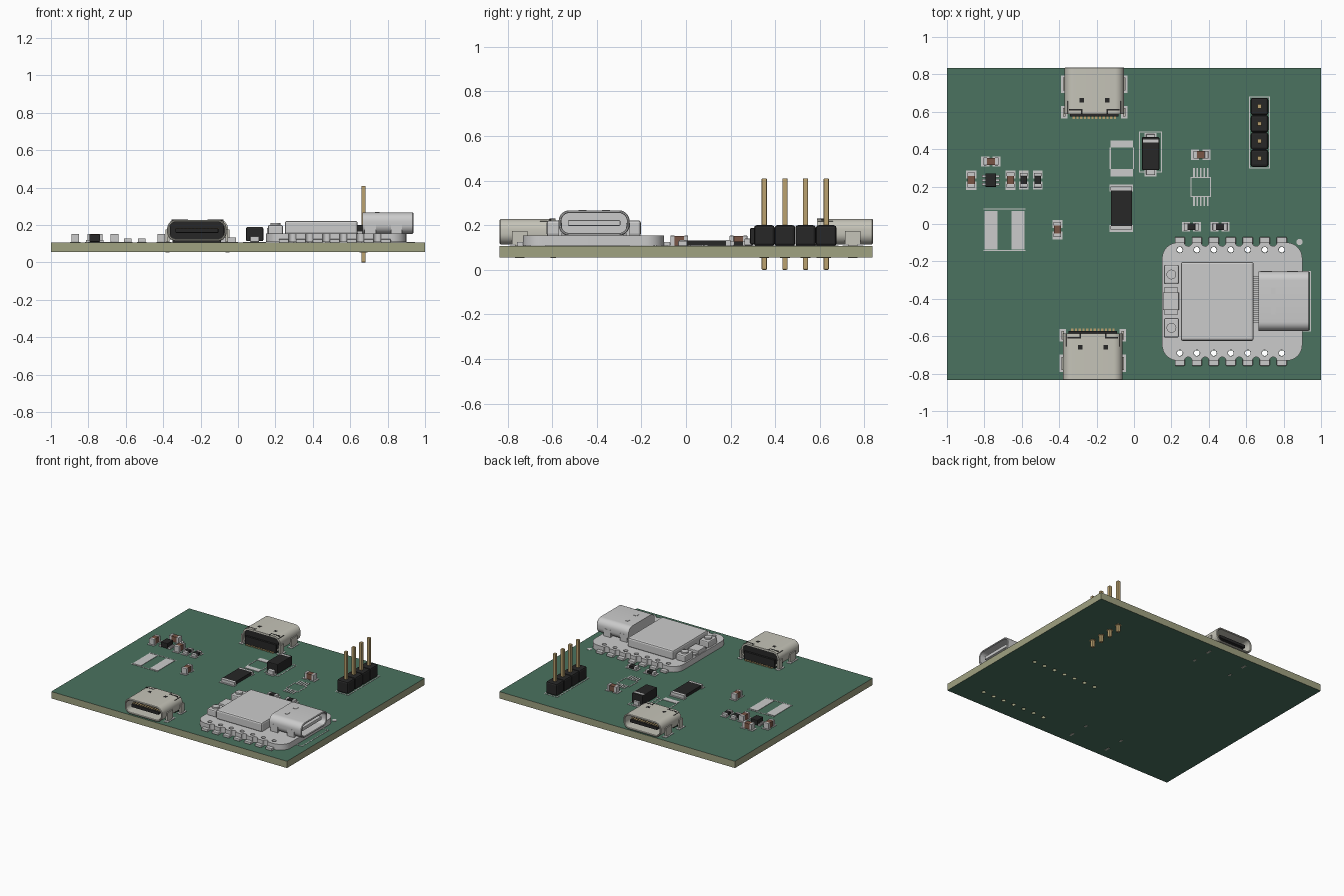
import bpy, bmesh, math
from mathutils import Matrix, Vector

if "Cube" in bpy.data.objects:
    bpy.data.objects.remove(bpy.data.objects["Cube"])


def material(name, r, g, b):
    m = bpy.data.materials.new(name)
    m.diffuse_color = (r, g, b, 1)
    m.use_nodes = True
    m.node_tree.nodes["Principled BSDF"].inputs["Base Color"].default_value = m.diffuse_color
    return m


GREEN = material("solder_mask", .07, .17, .115)
TAN = material("board_core", .35, .36, .22)
BLACK = material("black_plastic", .02, .02, .02)
GOLD = material("gold", .5, .36, .16)
STEEL = material("steel", .56, .55, .48)
BROWN = material("ceramic", .19, .09, .06)
I = Matrix()
TOP = .107          # board upper surface
PAD = TOP + .003    # top of copper pads and printed lines


def finish(bm, name, mat=None, M=I, bevel=0, smooth=False):
    bmesh.ops.transform(bm, matrix=M, verts=bm.verts)
    bmesh.ops.recalc_face_normals(bm, faces=bm.faces)
    me = bpy.data.meshes.new(name)
    bm.to_mesh(me)
    bm.free()
    ob = bpy.data.objects.new(name, me)
    bpy.context.collection.objects.link(ob)
    if mat:
        me.materials.append(mat)
    if bevel:
        b = ob.modifiers.new("bevel", 'BEVEL')
        b.width, b.segments = bevel, 2
    if smooth:
        bpy.ops.object.select_all(action='DESELECT')
        ob.select_set(True)
        bpy.context.view_layer.objects.active = ob
        bpy.ops.object.shade_smooth_by_angle(angle=math.radians(35))
    return ob


def boxes(name, items, mat=None, M=I, bevel=0):
    """Each item is x0, x1, y0, y1, z0, z1."""
    bm = bmesh.new()
    for x0, x1, y0, y1, z0, z1 in items:
        T = Matrix.Translation(((x0 + x1) / 2, (y0 + y1) / 2, (z0 + z1) / 2))
        bmesh.ops.create_cube(bm, size=1, matrix=T @ Matrix.Diagonal((x1 - x0, y1 - y0, z1 - z0, 1)))
    return finish(bm, name, mat, M, bevel)


def cylinders(name, items, z0, z1, mat=None):
    bm = bmesh.new()
    for x, y, r in items:
        bmesh.ops.create_cone(bm, cap_ends=True, segments=20, radius1=r, radius2=r, depth=z1 - z0,
                              matrix=Matrix.Translation((x, y, (z0 + z1) / 2)))
    return finish(bm, name, mat)


def rrect(w, h, r, n=8):
    pts = []
    for k, (sx, sy) in enumerate(((1, 1), (-1, 1), (-1, -1), (1, -1))):
        for i in range(n + 1):
            a = math.pi / 2 * (k + i / n)
            pts.append((sx * (w / 2 - r) + r * math.cos(a), sy * (h / 2 - r) + r * math.sin(a)))
    return pts


def loft(name, rings, mat=None, M=I, closed=False):
    bm = bmesh.new()
    vs = [[bm.verts.new(p) for p in ring] for ring in rings]
    pairs = list(zip(vs, vs[1:])) + ([(vs[-1], vs[0])] if closed else [])
    for a, b in pairs:
        for i in range(len(a)):
            j = (i + 1) % len(a)
            bm.faces.new((a[i], a[j], b[j], b[i]))
    if not closed:
        bm.faces.new(vs[0])
        bm.faces.new(vs[-1])
    return finish(bm, name, mat, M, smooth=True)


def cut(ob, cutter):
    m = ob.modifiers.new("holes", 'BOOLEAN')
    m.operation, m.solver, m.object = 'DIFFERENCE', 'EXACT', cutter
    bpy.context.view_layer.objects.active = ob
    bpy.ops.object.modifier_apply(modifier=m.name)
    bpy.data.objects.remove(cutter)


def frame(name, x0, x1, y0, y1, t=.006):
    z = (TOP - .001, PAD - .001)
    boxes(name, [(x0, x1, y0, y0 + t, *z), (x0, x1, y1 - t, y1, *z),
                 (x0, x0 + t, y0, y1, *z), (x1 - t, x1, y0, y1, *z)])


def socket_shell(name, w, h, zc, length, M, mat, depth=None):
    """Rounded socket shell opening toward local -y; depth gives it a closed floor."""
    t, r = .012, h * .42

    def ring(inset, y):
        return [(x, y, zc + z) for x, z in rrect(w - 2 * inset, h - 2 * inset, r - inset)]
    rings = [ring(0, length), ring(0, .004), ring(.004, 0), ring(t - .003, 0), ring(t, .004),
             ring(t, depth or length)]
    return loft(name, rings, mat, M, closed=depth is None)


# circuit board with through holes
board = boxes("circuit_board", [(-1, 1, -.835, .835, .055, TOP)], TAN)
board.data.materials.append(GREEN)
for p in board.data.polygons:
    p.material_index = 1 if abs(p.normal.z) > .5 else 0
pin_x = [.245 + .0908 * i for i in range(7)]
rows = [(x, y) for x in pin_x for y in (-.138, -.69)]
cut(board, cylinders("board_hole_cutter", [(x, y, .015) for x, y in rows], 0, .3))


# two board-edge sockets
def edge_socket(name, x, y, turn):
    M = Matrix.Translation((x, y, 0)) @ Matrix.Rotation(turn, 4, 'Z')
    socket_shell(name + "_shell", .318, .114, .171, .25, M, STEEL)
    boxes(name + "_housing", [(-.143, .143, .18, .247, .122, .218), (-.13, .13, .235, .262, TOP, .17)], BLACK, M)
    boxes(name + "_tongue", [(-.115, .115, .02, .19, .158, .182)], BLACK, M, .004)
    xs = [-.11 + .02 * i for i in range(12)]
    boxes(name + "_contacts", [(u - .005, u + .005, .03, .12, .18, .185) for u in xs], GOLD, M)
    boxes(name + "_solder_leads", [(u - .006, u + .006, .25, .276, TOP, .113) for u in xs], GOLD, M)
    legs, pads, slots = [], [], []
    for s in (-1, 1):
        for v, l in ((.09, .035), (.24, .022)):
            a, b = sorted((s * .153, s * .167))
            legs.append((a, b, v - l, v + l, .113, .175))
            legs.append((a, b, v - l * .6, v + l * .6, .053, .113))
            pads.append((s * .16 - .017, s * .16 + .017, v - l - .012, v + l + .012, TOP - .001, PAD))
        slots.append((s * .1 - .035, s * .1 + .035, .222, .23, .22, .2292))
        slots.append((s * .068 - .004, s * .068 + .004, .222, .25, .22, .2292))
        slots.append((s * .068 - .012, s * .068 + .012, .165, .188, .22, .2287))
    boxes(name + "_legs", legs, STEEL, M)
    boxes(name + "_leg_pads", pads, None, M)
    boxes(name + "_spring_slots", slots, BLACK, M)


edge_socket("front_socket", -.22, -.835, 0)
edge_socket("back_socket", -.212, .838, math.pi)

# controller module with notched edges
base = loft("module_board", [[(x + .525, y - .415, z) for x, y in rrect(.75, .632, .085)] for z in (.11, .154)])
cut(base, cylinders("module_hole_cutter", [(x, y, .016) for x, y in rows]
                    + [(x + .045, y, .02) for x in pin_x[:-1] for y in (-.099, -.731)], 0, .3))
boxes("module_pads", [(x - .027, x + .027, y - .02, y + .02, TOP - .001, .125)
                      for x in pin_x for y in (-.09, -.738)], None, I, .004)
boxes("module_shield", [(.25, .64, -.625, -.202, .15, .222)], None, I, .012)
boxes("module_lead_strips", [(.64, .672, y - .006, y + .006, .152, .168)
                             for y in [-.285 - .0215 * i for i in range(12)]])
boxes("module_buttons", [(.16, .24, y - .052, y + .052, .15, .2) for y in (-.27, -.555)], None, I, .008)
cylinders("module_button_caps", [(.2, -.27, .026), (.2, -.555, .026)], .195, .211)
boxes("module_lamp", [(.155, .24, -.46, -.365, .15, .185)], None, I, .003)
boxes("module_lamp_ends", [(.16, .235, -.485, -.46, .15, .165), (.16, .235, -.365, -.34, .15, .165)])
MM = Matrix.Translation((.937, -.412, 0)) @ Matrix.Rotation(math.pi / 2, 4, 'Z')
socket_shell("module_socket_shell", .318, .114, .21, .272, MM, None, .17)
boxes("module_socket_tongue", [(-.118, .118, .02, .18, .197, .223)], None, MM, .005)
boxes("module_socket_legs", [(s * .152 - .008, s * .152 + .008, v - .03, v + .03, .15, .21)
                             for s in (-1, 1) for v in (.09, .23)], None, MM)
boxes("module_socket_springs", [(s * .053 - .018, s * .053 + .018, .18, .205, .262, .269)
                                for s in (-1, 1)], None, MM)
cylinders("module_corner_dot", [(.885, -.096, .017)], TOP - .001, PAD)
frame("module_socket_outline", .66, .947, -.575, -.25)

# pin header
pin_y = [.351 + .0925 * i for i in range(4)]
boxes("header_body", [(.624, .718, y - .0462, y + .0462, TOP, .2) for y in pin_y], BLACK, I, .012)
boxes("header_pins", [(.659, .683, y - .012, y + .012, 0, .41) for y in pin_y], GOLD, I, .005)
cylinders("header_rings", [(.671, y, .022) for y in pin_y], .053, .056, GOLD)
frame("header_outline", .615, .727, .297, .683)


# small chip parts: body, two end caps, two pads
def chip(name, x, y, length, width, height, upright, mat):
    M = Matrix.Translation((x, y, 0)) @ Matrix.Rotation(math.pi / 2 if upright else 0, 4, 'Z')
    l, w, e = length / 2, width / 2, length * .24
    boxes(name + "_body", [(-l + e, l - e, -w + .002, w - .002, PAD, TOP + height - .002)], mat, M)
    ends, pads = [], []
    for s in (-1, 1):
        a, b = sorted((s * l, s * (l - e)))
        ends.append((a, b, -w, w, PAD - .001, TOP + height))
        pads.append((a - .012, b + .012, -w - .006, w + .006, TOP - .001, PAD))
    boxes(name + "_ends", ends, None, M, .002)
    boxes(name + "_pads", pads, None, M)


for i, (x, y, up) in enumerate(((-.765, .335, 0), (-.87, .235, 1), (-.66, .235, 1), (-.41, -.03, 1), (.357, .37, 0))):
    chip(f"capacitor_{i + 1}", x, y, .08, .042, .046, up, BROWN)
for i, (x, y, up) in enumerate(((-.59, .235, 1), (-.515, .235, 1), (.307, -.015, 0), (.46, -.015, 0))):
    chip(f"resistor_{i + 1}", x, y, .078, .04, .022, up, BLACK)

# large resistor
boxes("large_resistor_body", [(-.123, -.012, -.012, .183, PAD, .132)], BLACK)
boxes("large_resistor_ends", [(-.125, -.01, -.03, -.01, PAD, .133), (-.125, -.01, .18, .2, PAD, .133)])
boxes("large_resistor_pads", [(-.13, -.005, -.042, -.005, TOP - .001, PAD), (-.13, -.005, .175, .212, TOP - .001, PAD)])

# diode with pale band
boxes("diode_body", [(.043, .135, .288, .465, .114, .188)], BLACK, I, .006)
boxes("diode_band", [(.047, .131, .435, .452, .18, .1895)])
boxes("diode_leads", [(.065, .113, .262, .3, PAD, .14), (.065, .113, .455, .48, PAD, .14)], None, I, .003)
boxes("diode_pads", [(.057, .121, .255, .3, TOP - .001, PAD), (.057, .121, .445, .487, TOP - .001, PAD)])
frame("diode_outline", .027, .15, .275, .495)

# small six-leg regulator
boxes("regulator_body", [(-.795, -.737, .198, .27, PAD, .15)], BLACK, I, .004)
boxes("regulator_leads", [(-.766 + s * .035 - .013, -.766 + s * .035 + .013, y - .007, y + .007, TOP - .001, .12)
                          for s in (-1, 1) for y in (.212, .234, .256)])

# bare pads and outlines of unfitted parts
boxes("coil_pads", [(-.8, -.73, -.135, .07, TOP - .001, PAD), (-.655, -.585, -.135, .07, TOP - .001, PAD)])
boxes("coil_outline", [(-.805, -.58, y, y + .006, TOP - .001, PAD - .001) for y in (-.145, .077)])
boxes("fuse_pads", [(-.125, -.005, .408, .447, TOP - .001, PAD), (-.125, -.005, .255, .294, TOP - .001, PAD)])
boxes("fuse_outline", [(x, x + .006, .294, .408, TOP - .001, PAD - .001) for x in (-.13, -.006)])
boxes("ic_pads", [(.357 + .0185 * k - .005, .357 + .0185 * k + .005, y, y + .052, TOP - .001, PAD)
                  for k in range(-2, 3) for y in (.097, .248)])
frame("ic_outline", .302, .412, .145, .252)
